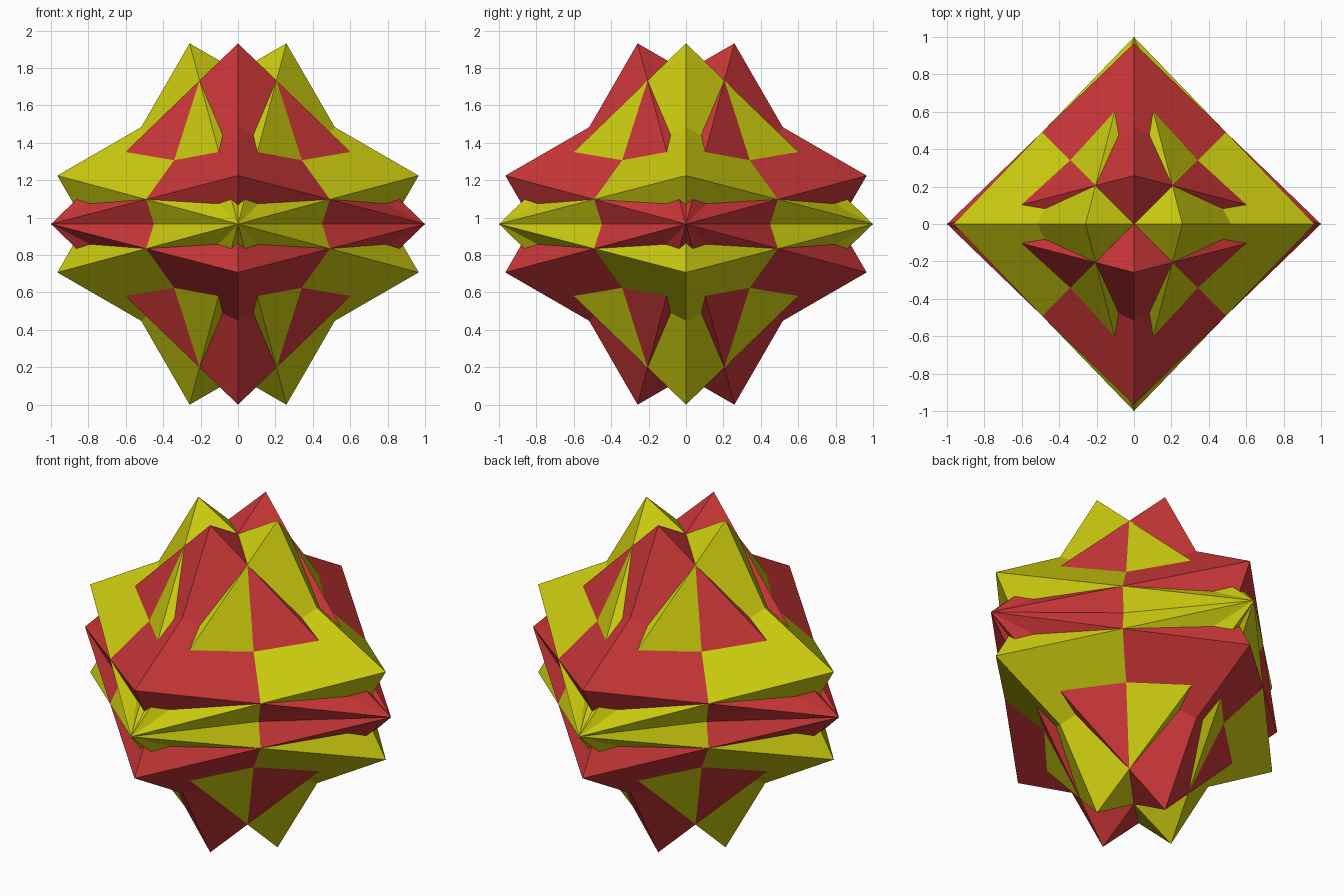
import bpy, bmesh, math
from mathutils import Matrix, Vector

if "Cube" in bpy.data.objects:
    bpy.data.objects.remove(bpy.data.objects["Cube"])

TILT = math.radians(15)
CENTRE = Vector((0, 0, math.cos(TILT)))  # lowest tips rest on the ground


def colour(name, rgb):
    mat = bpy.data.materials.new(name)
    mat.diffuse_color = (*rgb, 1)
    mat.use_nodes = True
    mat.node_tree.nodes["Principled BSDF"].inputs["Base Color"].default_value = mat.diffuse_color
    return mat


red = colour("red", (0.60, 0.038, 0.040))
yellow = colour("yellow", (0.60, 0.60, 0.005))


def octahedron(name, axis, angle, mat):
    """Unit octahedron tilted about one axis."""
    bm = bmesh.new()
    for s in (1, -1):
        for i in range(3):
            v = Vector((0, 0, 0))
            v[i] = s
            bm.verts.new(v)
    bmesh.ops.convex_hull(bm, input=bm.verts[:])
    bmesh.ops.recalc_face_normals(bm, faces=bm.faces[:])
    bm.transform(Matrix.Translation(CENTRE) @ Matrix.Rotation(angle, 4, axis))
    mesh = bpy.data.meshes.new(name)
    bm.to_mesh(mesh)
    bm.free()
    mesh.materials.append(mat)
    bpy.context.collection.objects.link(bpy.data.objects.new(name, mesh))


# Two interlocking pairs: red tilts about x, yellow tilts about y
for axis, mat in (("X", red), ("Y", yellow)):
    for side, angle in (("left", TILT), ("right", -TILT)):
        octahedron(f"{mat.name}_octahedron_{side}", axis, angle, mat)
